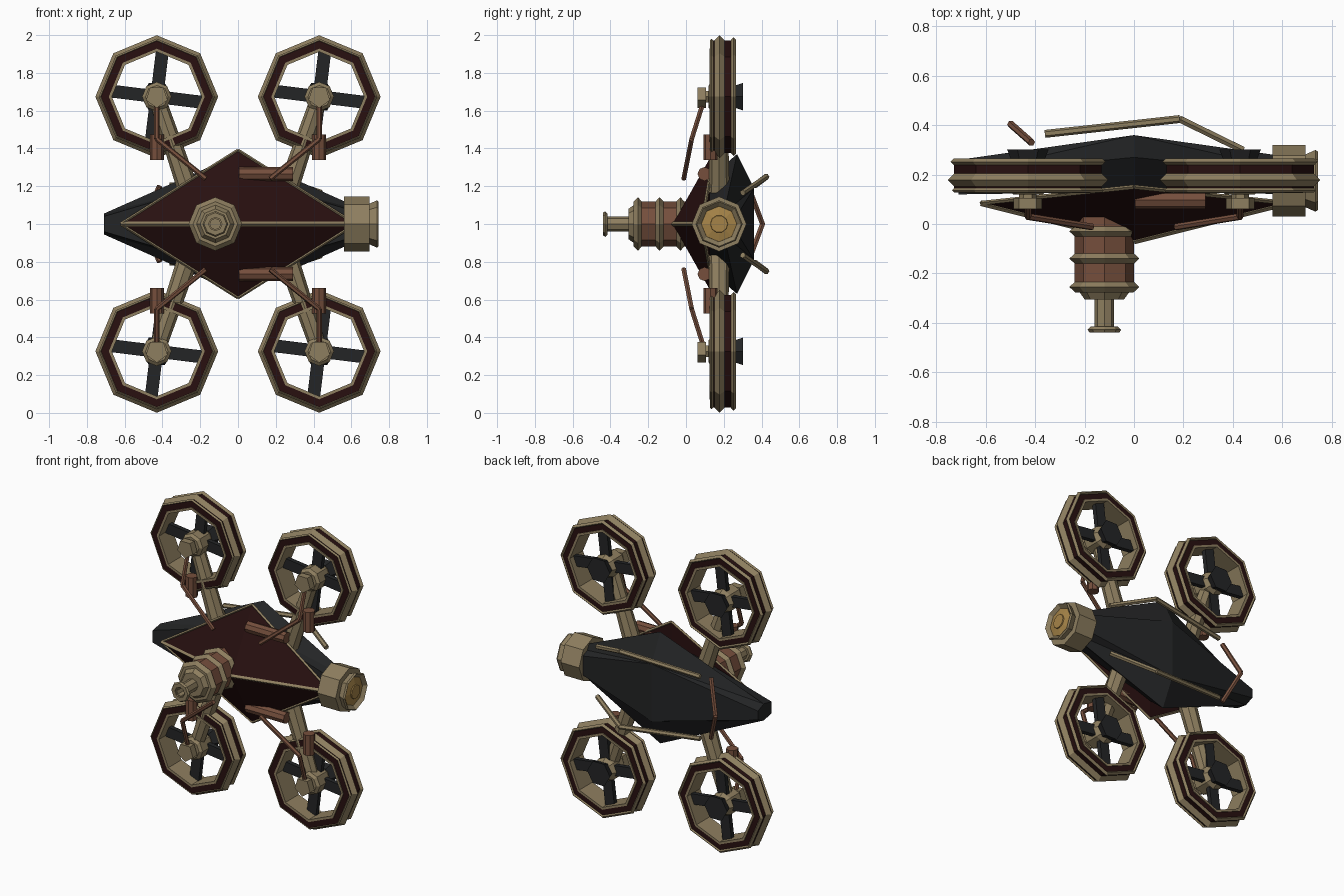
import bpy, bmesh, math
from mathutils import Vector

if "Cube" in bpy.data.objects:
    bpy.data.objects.remove(bpy.data.objects["Cube"])

def material(name, rgb):
    m = bpy.data.materials.new(name)
    m.diffuse_color = (*rgb, 1)
    m.use_nodes = True
    m.node_tree.nodes["Principled BSDF"].inputs["Base Color"].default_value = m.diffuse_color
    return m

TAN = material("tan metal", (0.27, 0.21, 0.115))
COPPER = material("copper brown", (0.18, 0.078, 0.046))
RED = material("dark red", (0.021, 0.005, 0.005))
BLACK = material("charcoal", (0.017, 0.018, 0.019))
GOLD = material("gold glass", (0.38, 0.23, 0.065))

def finish(name, bm, mat):
    bmesh.ops.recalc_face_normals(bm, faces=bm.faces)
    me = bpy.data.meshes.new(name)
    bm.to_mesh(me)
    bm.free()
    me.materials.append(mat)
    ob = bpy.data.objects.new(name, me)
    bpy.context.collection.objects.link(ob)
    return ob

def add_lathe(bm, profile, origin, axis, n, phase=0.0, closed=False):
    """Spin (radius, distance) points about an axis."""
    o, d = Vector(origin), Vector(axis).normalized()
    u = Vector((0, 1, 0)) if abs(d.x) > 0.9 else Vector((1, 0, 0))
    u = (u - d * u.dot(d)).normalized()
    v = d.cross(u)
    loops = []
    for r, t in profile:
        loops.append([bm.verts.new(o + d * t + (u * math.cos(a) + v * math.sin(a)) * r)
                      for a in (phase + math.tau * i / n for i in range(n))])
    pairs = list(zip(loops, loops[1:]))
    if closed:
        pairs.append((loops[-1], loops[0]))
    for a, b in pairs:
        for i in range(n):
            j = (i + 1) % n
            bm.faces.new((a[i], a[j], b[j], b[i]))
    if not closed:
        bm.faces.new(loops[0])
        bm.faces.new(loops[-1])

def lathe(name, profile, origin, axis, n, mat, phase=0.0, closed=False):
    bm = bmesh.new()
    add_lathe(bm, profile, origin, axis, n, phase, closed)
    return finish(name, bm, mat)

def pipe(name, pts, r, mat, n=6, r_end=None):
    bm = bmesh.new()
    for a, b in zip(pts, pts[1:]):
        d = Vector(b) - Vector(a)
        add_lathe(bm, [(r, 0), (r if r_end is None else r_end, d.length)], a, d, n)
    return finish(name, bm, mat)

def diamond(r, t, s):
    return [(r - s, t), (r, t - s), (r + s, t), (r, t + s)]

Y = (0, 1, 0)

# Tapered dark hull: hexagonal middle, small section at each end
bm = bmesh.new()
mid = [(0.13, 0.25), (0.27, 0.37), (0.36, 0.19), (0.36, -0.19), (0.27, -0.37), (0.13, -0.25)]
end = [(0.12, 0.04), (0.2, 0.055), (0.26, 0.03), (0.26, -0.03), (0.2, -0.055), (0.12, -0.04)]
rows = [[bm.verts.new((x, y, 1 + z)) for y, z in sec]
        for x, sec in ((-0.71, end), (0, mid), (0.71, end))]
for a, b in zip(rows, rows[1:]):
    for i in range(6):
        j = (i + 1) % 6
        bm.faces.new((a[i], a[j], b[j], b[i]))
bm.faces.new(rows[0])
bm.faces.new(rows[2])
bmesh.ops.triangulate(bm, faces=bm.faces)
finish("hull", bm, BLACK)

# Red diamond front plate with tan trim along its edges
corners = [(-0.62, 0.085, 1), (0, 0.15, 1.39), (0.62, 0.085, 1), (0, 0.15, 0.61)]
apex = (0, -0.07, 1)
bm = bmesh.new()
ring = [bm.verts.new(c) for c in corners]
tip = bm.verts.new(apex)
back = bm.verts.new((0, 0.15, 1))
for i in range(4):
    bm.faces.new((ring[i], ring[(i + 1) % 4], tip))
    bm.faces.new((ring[(i + 1) % 4], ring[i], back))
finish("front_plate", bm, RED)
pipe("plate_edge_trim", corners + corners[:1], 0.009, TAN, 4)
pipe("plate_ridge_trim", [corners[0], apex, corners[2]], 0.012, TAN, 4)

# Front sensor barrel
C = (-0.12, 0, 1)
lathe("sensor_body", [(0.12, -0.26), (0.12, 0.06)], C, Y, 8, COPPER)
for y in (-0.255, -0.14, -0.03):
    lathe("sensor_ring", [(0.10, y - 0.022), (0.118, y - 0.022), (0.142, y), (0.118, y + 0.022),
                          (0.10, y + 0.022)], C, Y, 8, TAN, closed=True)
lathe("sensor_neck", [(0.08, -0.305), (0.105, -0.27), (0.105, -0.25)], C, Y, 8, TAN)
lathe("sensor_tube", [(0.028, -0.43), (0.04, -0.43), (0.04, -0.29), (0.028, -0.29)],
      C, Y, 8, TAN, closed=True)
lathe("sensor_lip", [(0.035, -0.44), (0.06, -0.44), (0.068, -0.428), (0.055, -0.415), (0.035, -0.415)],
      C, Y, 8, TAN, closed=True)

# Side lamp on the right end
L, X = (0, 0.175, 1), (1, 0, 0)
lathe("lamp_housing", [(0.145, 0.56), (0.145, 0.695)], L, X, 8, TAN)
lathe("lamp_collar", [(0.09, 0.69), (0.105, 0.69), (0.125, 0.735), (0.118, 0.745), (0.092, 0.72)],
      L, X, 8, TAN, closed=True)
lathe("lamp_glass", [(0.098, 0.69), (0.094, 0.725), (0.05, 0.735)], L, X, 8, GOLD)
lathe("lamp_center", [(0.048, 0.73), (0.045, 0.742)], L, X, 10, GOLD)

# Four rotors with arms and plumbing
for sx in (-1, 1):
    for sz in (-1, 1):
        cx, cz = 0.43 * sx, 1 + 0.674 * sz
        o = (cx, 0, cz)

        def P(x, y, z):
            return (x * sx, y, 1 + z * sz)

        lathe("rotor_duct", [(0.247, 0.13), (0.298, 0.13), (0.298, 0.258), (0.247, 0.258)],
              o, Y, 8, RED, closed=True)
        lathe("duct_liner", [(0.238, 0.125), (0.254, 0.125), (0.254, 0.263), (0.238, 0.263)],
              o, Y, 8, TAN, closed=True)
        lathe("duct_front_rim", diamond(0.297, 0.178, 0.028), o, Y, 8, TAN, closed=True)
        lathe("duct_front_edge", diamond(0.298, 0.136, 0.009), o, Y, 8, TAN, closed=True)
        lathe("duct_back_rim", diamond(0.3, 0.252, 0.014), o, Y, 8, TAN, closed=True)

        # four blades, slightly turned
        bm = bmesh.new()
        for k in range(4):
            a = math.radians(-7 + 90 * k)
            d, s = Vector((math.cos(a), 0, math.sin(a))), Vector((-math.sin(a), 0, math.cos(a)))
            q = [[bm.verts.new(Vector((cx, y, cz)) + d * r + s * w)
                  for w, y in ((-0.034, 0.195), (0.034, 0.195), (0.034, 0.225), (-0.034, 0.225))]
                 for r in (0.03, 0.245)]
            for i in range(4):
                j = (i + 1) % 4
                bm.faces.new((q[0][i], q[0][j], q[1][j], q[1][i]))
            bm.faces.new(q[0])
            bm.faces.new(q[1])
        finish("rotor_blades", bm, BLACK)

        lathe("rotor_hub", [(0.06, 0.12), (0.078, 0.135), (0.078, 0.23), (0.06, 0.262)], o, Y, 8, TAN)
        lathe("motor_cap", [(0.06, 0.06), (0.06, 0.106)], o, Y, 5, TAN, phase=math.pi / 2)
        lathe("motor_shaft", [(0.035, 0.1), (0.035, 0.14)], o, Y, 6, TAN)
        lathe("back_motor", [(0.066, 0.255), (0.084, 0.302)], o, Y, 6, BLACK)

        pipe("rotor_arm", [P(0.26, 0.175, 0.17), P(0.425, 0.175, 0.655)], 0.056, TAN, 8, 0.044)
        pipe("feed_pipe", [P(0.43, 0.09, 0.64), P(0.43, 0.03, 0.45), P(0.17, -0.012, 0.24)],
             0.014, COPPER)
        pipe("arm_canister", [P(0.43, 0.13, 0.34), P(0.43, 0.13, 0.475)], 0.037, COPPER, 8)

# Canisters on the plate and rails on the back
for sz in (-1, 1):
    pipe("plate_canister", [(0.005, 0.098, 1 + 0.265 * sz), (0.29, 0.098, 1 + 0.265 * sz)],
         0.037, COPPER, 8)
    pipe("back_rail", [(-0.36, 0.365, 1 + 0.205 * sz), (0.185, 0.425, 1 + 0.25 * sz),
                       (0.44, 0.3, 1 + 0.165 * sz)], 0.016, TAN)
pipe("back_pipe", [(-0.415, 0.33, 1.2), (-0.5, 0.405, 1.0), (-0.415, 0.33, 0.8)], 0.015, COPPER)
